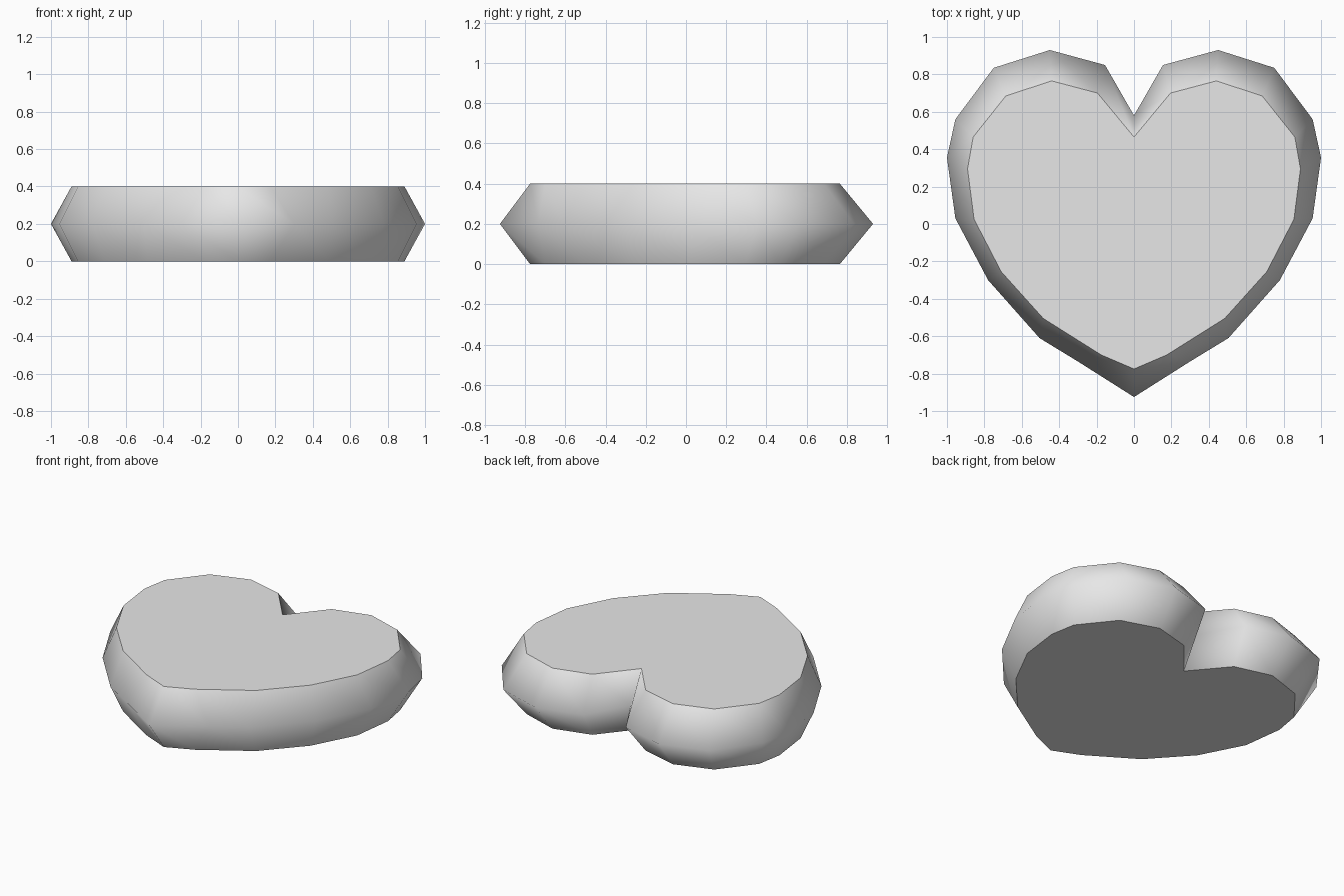
import bpy
import bmesh

cube = bpy.data.objects.get("Cube")
if cube:
    bpy.data.objects.remove(cube, do_unlink=True)

# Half outlines from the notch round to the tip
RIM = [(0, 0.58), (0.155, 0.85), (0.45, 0.93), (0.75, 0.835), (0.955, 0.56), (1, 0.355),
       (0.955, 0.03), (0.78, -0.30), (0.505, -0.61), (0.30, -0.735), (0, -0.925)]
FACE = [(0, 0.465), (0.195, 0.70), (0.44, 0.765), (0.685, 0.685), (0.86, 0.465), (0.89, 0.295),
        (0.855, 0.025), (0.71, -0.255), (0.485, -0.505), (0.175, -0.70), (0, -0.775)]
THICKNESS = 0.4


def full_outline(half):
    """Mirror a half outline across x = 0."""
    return half + [(-x, y) for x, y in reversed(half[1:-1])]


def add_ring(bm, half, z):
    return [bm.verts.new((x, y, z)) for x, y in full_outline(half)]


# Heart body: flat bottom, wide rim and flat top
bm = bmesh.new()
rings = [add_ring(bm, FACE, 0), add_ring(bm, RIM, THICKNESS / 2), add_ring(bm, FACE, THICKNESS)]
for low, high in zip(rings, rings[1:]):
    for i in range(len(low)):
        j = (i + 1) % len(low)
        side = bm.faces.new((low[i], low[j], high[j], high[i]))
        side.smooth = True

# Flat caps with crisp borders
for ring in (rings[0], rings[-1]):
    cap = bm.faces.new(ring)
    cap.smooth = False
    for edge in cap.edges:
        edge.smooth = False
bmesh.ops.recalc_face_normals(bm, faces=bm.faces)

mesh = bpy.data.meshes.new("heart_body")
bm.to_mesh(mesh)
bm.free()
heart = bpy.data.objects.new("heart_body", mesh)
bpy.context.collection.objects.link(heart)

# Pale grey material
grey = bpy.data.materials.new("pale_grey")
grey.use_nodes = True
colour = (0.8, 0.8, 0.8, 1)
grey.diffuse_color = colour
grey.node_tree.nodes["Principled BSDF"].inputs["Base Color"].default_value = colour
mesh.materials.append(grey)
